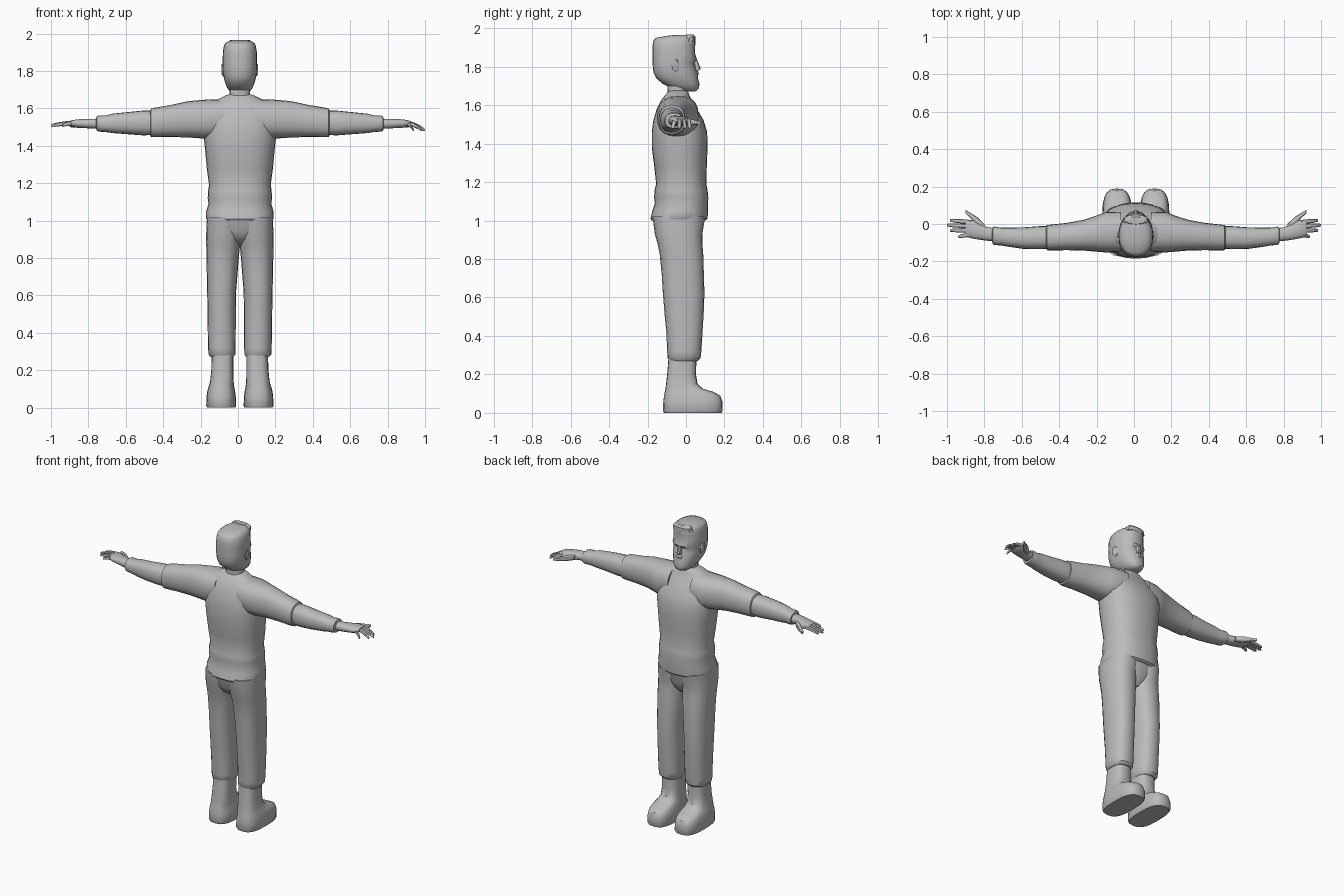
import bpy, bmesh, math

GREY = bpy.data.materials.new("plain grey")
GREY.diffuse_color = (0.5, 0.5, 0.5, 1)
MID = 0.01      # x of the body's mirror plane


def loft(name, axis, rows, side=1, power=0.85, sides=20, angle=40):
    """Skin rounded cross-sections; row = (position, a_min, a_max, b_min, b_max)."""
    bm = bmesh.new()
    rings = []
    for t, a0, a1, b0, b1 in rows:
        ring = []
        for i in range(sides):
            w = 2 * math.pi * i / sides
            c, s = math.cos(w), math.sin(w)
            a = (a0 + a1) / 2 + (a1 - a0) / 2 * math.copysign(abs(c) ** power, c)
            b = (b0 + b1) / 2 + (b1 - b0) / 2 * math.copysign(abs(s) ** power, s)
            x, y, z = (a, b, t) if axis == 'z' else (t, a, b)
            ring.append(bm.verts.new((MID + side * x, y, z)))
        rings.append(ring)
    for lo, hi in zip(rings, rings[1:]):
        for i in range(sides):
            j = (i + 1) % sides
            bm.faces.new((lo[i], lo[j], hi[j], hi[i]))
    bm.faces.new(rings[0])
    bm.faces.new(rings[-1])
    bmesh.ops.recalc_face_normals(bm, faces=bm.faces)
    mesh = bpy.data.meshes.new(name)
    bm.to_mesh(mesh)
    bm.free()
    mesh.materials.append(GREY)
    ob = bpy.data.objects.new(name, mesh)
    bpy.context.collection.objects.link(ob)
    bpy.ops.object.select_all(action='DESELECT')
    ob.select_set(True)
    bpy.context.view_layer.objects.active = ob
    bpy.ops.object.shade_smooth_by_angle(angle=math.radians(angle))
    return ob


def column(name, rows, **kw):
    """Vertical loft symmetric about the body; row = (z, half_width, y_back, y_front)."""
    return loft(name, 'z', [(z, -w, w, y0, y1) for z, w, y0, y1 in rows], **kw)


# Sweater body with a folded hem and sloping shoulders
column("sweater", [
    (1.00, .172, -.178, .10), (1.01, .18, -.185, .112), (1.05, .18, -.175, .115),
    (1.09, .168, -.162, .115), (1.12, .172, -.166, .116), (1.16, .17, -.163, .112),
    (1.19, .165, -.155, .106), (1.28, .177, -.165, .108), (1.38, .186, -.178, .112),
    (1.46, .195, -.178, .11), (1.52, .195, -.17, .092), (1.58, .185, -.152, .058),
    (1.625, .16, -.13, .03), (1.65, .115, -.11, .018), (1.668, .08, -.095, .012),
    (1.675, .06, -.085, .005)], sides=28)

# Neck
column("neck", [(1.62, .065, -.1, .01), (1.67, .055, -.095, .005), (1.74, .055, -.1, .01)])

# Pelvis filling the top of the trousers
column("pelvis", [(.865, .03, -.08, .04), (.9, .09, -.135, .07),
                  (.94, .15, -.16, .082), (1.02, .172, -.175, .1)])

# Head with brow, eye hollows, bearded chin and flat cropped hair
column("head", [
    (1.672, .03, -.03, .05), (1.685, .05, -.07, .066), (1.71, .068, -.12, .07),
    (1.74, .08, -.155, .062), (1.765, .086, -.167, .06), (1.79, .09, -.172, .052),
    (1.82, .092, -.174, .045), (1.838, .092, -.174, .057), (1.87, .092, -.174, .047),
    (1.91, .09, -.174, .048), (1.938, .084, -.168, .05), (1.95, .078, -.155, .04),
    (1.96, .06, -.10, .03), (1.965, .04, -.06, .02)], sides=24)

# Nose and moustache
column("nose", [(1.84, .008, .03, .056), (1.79, .015, .03, .077), (1.778, .014, .03, .062)],
       sides=8)
column("moustache", [(1.752, .03, .02, .062), (1.765, .028, .02, .067),
                     (1.778, .015, .02, .062)], sides=12)

# Raised front edge of the hair
column("hair_tuft", [(1.93, .07, -.02, .05), (1.955, .065, -.01, .05),
                     (1.967, .05, 0, .038)], sides=12)

for side, label in ((-1, "left"), (1, "right")):
    # Ears
    loft("ear_" + label, 'x', [(.07, -.065, -.035, 1.775, 1.835),
                               (.09, -.07, -.035, 1.77, 1.84),
                               (.098, -.075, -.045, 1.78, 1.838)], side, sides=10)

    # Trouser legs gathered over the boots
    loft("trouser_leg_" + label, 'z', [
        (.27, .035, .155, -.085, .06), (.285, .024, .168, -.096, .076),
        (.32, .023, .17, -.098, .08), (.42, .022, .172, -.102, .086),
        (.52, .022, .173, -.112, .092), (.62, .02, .175, -.12, .096),
        (.72, .012, .177, -.126, .093), (.82, .004, .179, -.136, .09),
        (.88, -.002, .18, -.148, .085), (.93, -.01, .18, -.162, .085),
        (1.02, -.01, .176, -.174, .1)], side)

    # Boots with a long flat toe
    loft("boot_" + label, 'z', [
        (0, .026, .174, -.115, .184), (.01, .02, .18, -.12, .19), (.06, .022, .178, -.118, .189),
        (.09, .026, .174, -.114, .178), (.11, .03, .168, -.11, .14),
        (.125, .032, .163, -.107, .09), (.15, .034, .158, -.104, .06),
        (.2, .035, .153, -.098, .052), (.3, .035, .15, -.09, .055)], side, power=.7)

    # Upper sleeve ending in a loose edge
    loft("upper_sleeve_" + label, 'x', [
        (.08, -.15, .065, 1.46, 1.65), (.16, -.152, .065, 1.435, 1.648),
        (.21, -.148, .045, 1.44, 1.645), (.28, -.142, .022, 1.445, 1.638),
        (.37, -.14, .006, 1.447, 1.618), (.46, -.142, -.004, 1.446, 1.603),
        (.475, -.14, -.006, 1.448, 1.598), (.48, -.13, -.015, 1.458, 1.588)], side)

    # Forearm sleeve and its cuff
    loft("lower_sleeve_" + label, 'x', [
        (.44, -.13, -.012, 1.458, 1.588), (.52, -.135, -.012, 1.456, 1.588),
        (.60, -.133, -.018, 1.462, 1.58), (.68, -.122, -.02, 1.468, 1.572),
        (.72, -.115, -.02, 1.474, 1.562), (.755, -.112, -.014, 1.476, 1.562),
        (.765, -.108, -.016, 1.48, 1.558), (.768, -.095, -.025, 1.49, 1.548)], side)

    # Wrist and palm
    loft("palm_" + label, 'x', [
        (.73, -.095, -.025, 1.492, 1.546), (.79, -.09, -.018, 1.492, 1.545),
        (.83, -.085, -.002, 1.494, 1.544), (.87, -.078, .02, 1.496, 1.542),
        (.905, -.07, .022, 1.504, 1.536), (.912, -.06, .015, 1.51, 1.532)], side, sides=14)

    # Thumb
    loft("thumb_" + label, 'x', [
        (.81, -.04, 0, 1.5, 1.532), (.85, -.01, .038, 1.495, 1.53),
        (.885, .032, .06, 1.497, 1.522), (.912, .058, .076, 1.5, 1.517)], side, sides=10)

    # Fingers: nearly straight on one hand, curled down on the other
    drop = .04 if side == 1 else .014
    reach = -.01 if side == 1 else .01
    fingers = ((.01, .02, .985), (-.012, -.006, 1.0), (-.034, -.034, .985), (-.055, -.068, .94))
    for n, (y0, y1, tip) in enumerate(fingers):
        rows = []
        for f, r in ((0, .012), (.4, .0115), (.75, .01), (.95, .008), (1, .004)):
            y, z = y0 + (y1 - y0) * f, 1.522 - drop * f ** 2
            x = .885 + (tip + reach - .885) * f
            rows.append((x, y - r, y + r, z - r, z + r))
        loft(f"finger_{n + 1}_{label}", 'x', rows, side, sides=8)
